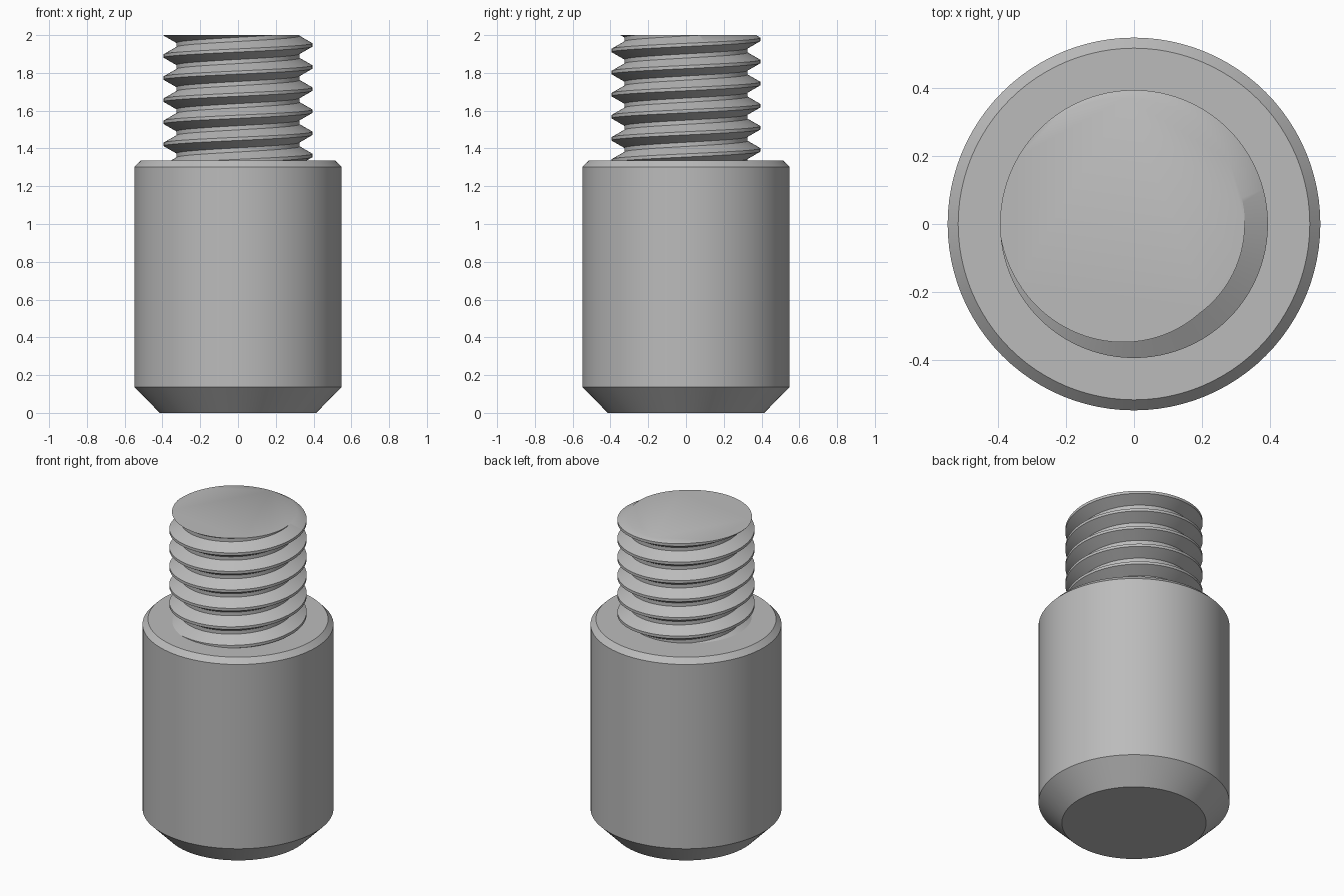
import bpy, bmesh, math

cube = bpy.data.objects.get("Cube")
if cube:
    bpy.data.objects.remove(cube, do_unlink=True)

# Plain grey metal
steel = bpy.data.materials.new("grey_steel")
steel.use_nodes = True
colour = (0.5, 0.5, 0.5, 1)
steel.diffuse_color = colour
steel.node_tree.nodes["Principled BSDF"].inputs["Base Color"].default_value = colour

SEGMENTS = 96
SHOULDER = 1.335
TOP = 2.0


def finish(name, bm):
    """Turn a bmesh into a smooth-shaded object with sharp edges kept."""
    mesh = bpy.data.meshes.new(name)
    bm.to_mesh(mesh)
    bm.free()
    obj = bpy.data.objects.new(name, mesh)
    bpy.context.collection.objects.link(obj)
    mesh.materials.append(steel)
    bpy.ops.object.select_all(action='DESELECT')
    obj.select_set(True)
    bpy.context.view_layer.objects.active = obj
    bpy.ops.object.shade_smooth_by_angle(angle=math.radians(30))
    return obj


def ring_point(radius, i, z):
    a = math.tau * i / SEGMENTS
    return (radius * math.cos(a), radius * math.sin(a), z)


# Cylindrical body with chamfered ends
bm = bmesh.new()
profile = [(0.414, 0), (0.548, 0.136), (0.548, 1.303), (0.517, SHOULDER)]
rings = [[bm.verts.new(ring_point(r, i, z)) for i in range(SEGMENTS)] for r, z in profile]
for low, high in zip(rings, rings[1:]):
    for i in range(SEGMENTS):
        j = (i + 1) % SEGMENTS
        bm.faces.new((low[i], low[j], high[j], high[i]))
bm.faces.new(rings[0][::-1])
bm.faces.new(rings[-1])
finish("body", bm)

# Right-handed screw thread: one column of crests and roots per angle step
PITCH, CREST_R, ROOT_R = 0.117, 0.394, 0.326
HALF_CREST, FLANK = 0.0085, 0.039
FIRST_CREST = TOP + 0.0066 - PITCH / 2
tooth = [(-HALF_CREST, CREST_R), (HALF_CREST, CREST_R),
         (HALF_CREST + FLANK, ROOT_R), (PITCH - HALF_CREST - FLANK, ROOT_R)]

bm = bmesh.new()
columns = []
for i in range(SEGMENTS):
    lift = FIRST_CREST + PITCH * i / SEGMENTS
    columns.append([bm.verts.new(ring_point(r, i, lift + turn * PITCH + dz))
                    for turn in range(-8, 4) for dz, r in tooth])
for i in range(SEGMENTS):
    a = columns[i]
    # The last column joins the first one a full pitch higher
    b = columns[i + 1] if i + 1 < SEGMENTS else columns[0][len(tooth):]
    for k in range(len(b) - 1):
        bm.faces.new((a[k], b[k], b[k + 1], a[k + 1]))


def trim(z, direction):
    """Cut the thread at a height and return the new rim edges."""
    geom = bm.verts[:] + bm.edges[:] + bm.faces[:]
    cut = bmesh.ops.bisect_plane(bm, geom=geom, dist=1e-6, plane_co=(0, 0, z),
                                 plane_no=(0, 0, direction), clear_outer=True)
    return [e for e in cut["geom_cut"] if isinstance(e, bmesh.types.BMEdge)]


trim(SHOULDER, -1)
rim = trim(TOP, 1)

# Flat end of the thread
cap = bmesh.ops.contextual_create(bm, geom=rim)["faces"]
for face in cap:
    face.normal_update()
    if face.normal.z < 0:
        face.normal_flip()
finish("threaded_stud", bm)
